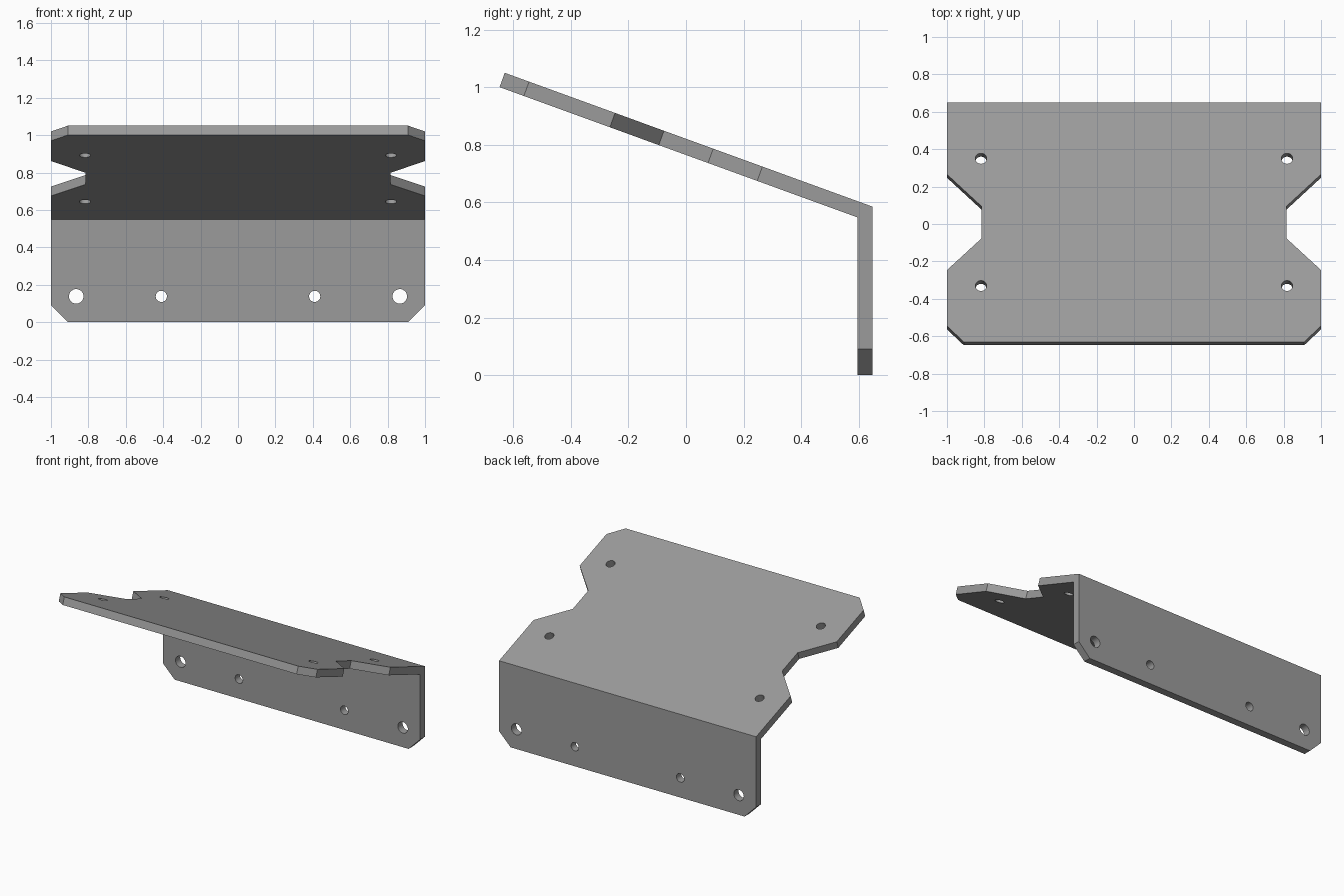
import bpy, bmesh
from math import radians, sin, cos, tan
from mathutils import Vector, Matrix

if "Cube" in bpy.data.objects:
    bpy.data.objects.remove(bpy.data.objects["Cube"])

TILT = radians(20)
T = 0.053                                    # sheet thickness
BEND_Y, BEND_Z = 0.649, 0.585                # outer bend line
TOP_DIR = Vector((0, -cos(TILT), sin(TILT)))
TOP_IN = Vector((0, -sin(TILT), -cos(TILT)))
MITRE = T * tan(radians(35))


def fold(x, s, depth=0.0):
    """Map unfolded sheet to space: s > 0 sloped plate, s < 0 upright flange."""
    p = Vector((x, BEND_Y, BEND_Z))
    if s < 0:
        return p + Vector((0, -depth, s))
    if s == 0:
        s = MITRE * depth / T
    return p + TOP_DIR * s + TOP_IN * depth


def mirrored(half):
    return half + [(-x, s) for x, s in reversed(half)]


def to_object(bm, name):
    mesh = bpy.data.meshes.new(name)
    bm.to_mesh(mesh)
    bm.free()
    ob = bpy.data.objects.new(name, mesh)
    bpy.context.collection.objects.link(ob)
    return ob


# Half outlines of both plates, starting on the bend line
slope = mirrored([(1, 0), (1, 0.408), (0.815, 0.59), (0.815, 0.772),
                  (1, 0.953), (1, 1.271), (0.91, 1.361)])
flange = mirrored([(1, 0), (1, 0.09 - BEND_Z), (0.91, -BEND_Z)])

# Bent sheet: outer and inner skins joined by edge walls
bm = bmesh.new()
cache = {}


def vert(p, depth):
    key = (p, depth)
    if key not in cache:
        cache[key] = bm.verts.new(fold(*p, depth))
    return cache[key]


for outline in (slope, flange):
    for depth in (0.0, T):
        bm.faces.new([vert(p, depth) for p in outline])
    for a, b in zip(outline, outline[1:]):
        bm.faces.new([vert(a, 0.0), vert(b, 0.0), vert(b, T), vert(a, T)])
bmesh.ops.recalc_face_normals(bm, faces=bm.faces)
bracket = to_object(bm, "bent_bracket")

# Bolt holes: (x, s, radius), mirrored in x
holes = [(0.865, 0.138 - BEND_Z, 0.039), (0.41, 0.138 - BEND_Z, 0.03),
         (0.818, 0.318, 0.03), (0.818, 1.042, 0.03)]
cut = bmesh.new()
for x, s, r in holes:
    turn = Matrix.Rotation(-TILT if s > 0 else radians(90), 4, 'X')
    for side in (-1, 1):
        place = Matrix.Translation(fold(side * x, s, T / 2))
        bmesh.ops.create_cone(cut, cap_ends=True, segments=32, radius1=r,
                              radius2=r, depth=0.15, matrix=place @ turn)
cutter = to_object(cut, "hole_cutter")
cutter.hide_render = True

mod = bracket.modifiers.new("holes", 'BOOLEAN')
mod.operation = 'DIFFERENCE'
mod.solver = 'EXACT'
mod.object = cutter
bpy.context.view_layer.objects.active = bracket
bracket.select_set(True)
bpy.ops.object.modifier_apply(modifier=mod.name)
bpy.data.objects.remove(cutter)
bpy.ops.object.shade_smooth_by_angle(angle=radians(15))

# Dark grey metal
metal = bpy.data.materials.new("dark_grey")
metal.diffuse_color = (0.33, 0.33, 0.33, 1)
metal.use_nodes = True
metal.node_tree.nodes["Principled BSDF"].inputs["Base Color"].default_value = metal.diffuse_color
bracket.data.materials.clear()
bracket.data.materials.append(metal)
